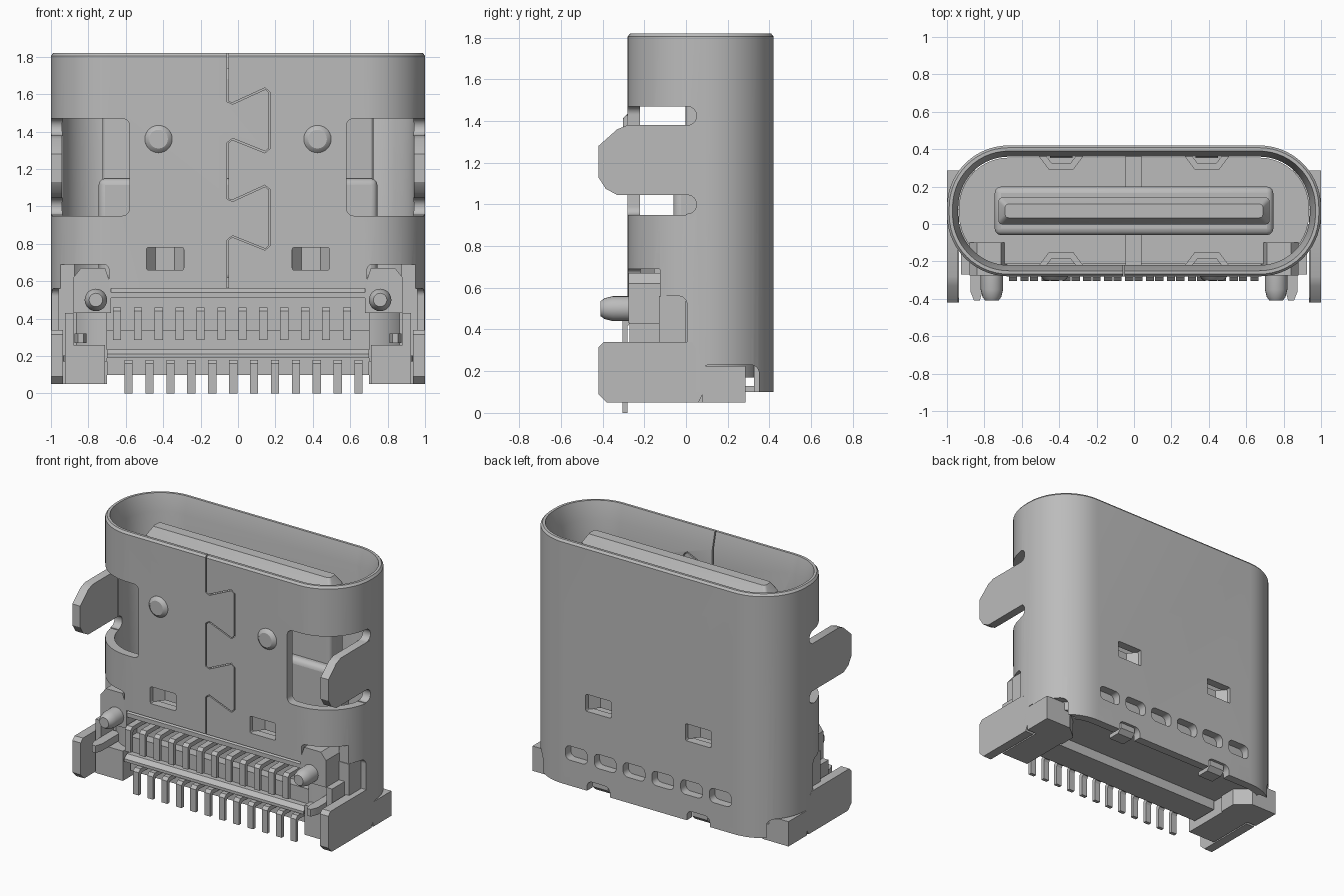
import bpy, bmesh, math
from mathutils import Vector

if "Cube" in bpy.data.objects:
    bpy.data.objects.remove(bpy.data.objects["Cube"], do_unlink=True)

metal = bpy.data.materials.new("plain grey")
metal.use_nodes = True
GREY = (0.5, 0.5, 0.5, 1)
metal.diffuse_color = GREY
metal.node_tree.nodes["Principled BSDF"].inputs["Base Color"].default_value = GREY


def finish(name, bm):
    bmesh.ops.recalc_face_normals(bm, faces=bm.faces)
    me = bpy.data.meshes.new(name)
    bm.to_mesh(me)
    bm.free()
    me.materials.append(metal)
    ob = bpy.data.objects.new(name, me)
    bpy.context.collection.objects.link(ob)
    return ob


def loft(name, rings, closed=False):
    """Skin a stack of equal-length point rings."""
    bm = bmesh.new()
    vs = [[bm.verts.new(p) for p in ring] for ring in rings]
    n = len(vs[0])
    pairs = list(zip(vs, vs[1:])) + ([(vs[-1], vs[0])] if closed else [])
    for a, b in pairs:
        for i in range(n):
            j = (i + 1) % n
            bm.faces.new((a[i], a[j], b[j], b[i]))
    if not closed:
        bm.faces.new(vs[0])
        bm.faces.new(vs[-1])
    return finish(name, bm)


def prism(name, pts, axis, lo, hi, side=1):
    """Extrude a 2D outline along an axis; side=-1 mirrors it in x."""
    def place(p, d):
        v = {"x": (d, p[0], p[1]), "y": (p[0], d, p[1]), "z": (p[0], p[1], d)}[axis]
        return (v[0] * side, v[1], v[2])
    return loft(name, [[place(p, d) for p in pts] for d in (lo, hi)])


def box(name, x, y, z, side=1):
    return prism(name, [(x[0], y[0]), (x[1], y[0]), (x[1], y[1]), (x[0], y[1])], "z", *z, side)


def rounded(cx, cy, hx, hy, r, steps=10):
    pts = []
    for k, (sx, sy) in enumerate(((1, 1), (-1, 1), (-1, -1), (1, -1))):
        for i in range(steps + 1):
            a = math.pi / 2 * (k + i / steps)
            pts.append((cx + sx * (hx - r) + r * math.cos(a), cy + sy * (hy - r) + r * math.sin(a)))
    return pts


def bevel(ob, width, segments=2):
    m = ob.modifiers.new("bevel", "BEVEL")
    m.width, m.segments, m.limit_method = width, segments, "ANGLE"
    return ob


def cut(ob, cutters):
    for c in cutters:
        c.hide_render = True
        m = ob.modifiers.new("cut", "BOOLEAN")
        m.object, m.operation, m.solver = c, "DIFFERENCE", "EXACT"
    dg = bpy.context.evaluated_depsgraph_get()
    me = bpy.data.meshes.new_from_object(ob.evaluated_get(dg))
    ob.modifiers.clear()
    ob.data = me
    for c in cutters:
        bpy.data.objects.remove(c, do_unlink=True)


CY = 0.07  # centre of the shell in depth


def outline(inset, z):
    return [(x, y, z) for x, y in rounded(0, CY, 1 - inset, 0.35 - inset, 0.33 - inset, 14)]


# Shell: thin rounded tube with a flared lip
shell = loft("shell", [outline(0, 0.1), outline(0, 1.805), outline(0.012, 1.82), outline(0.03, 1.82),
                       outline(0.06, 1.70), outline(0.06, 0.1)], closed=True)
cutters = []
for s in (-1, 1):
    # side windows with slots above and below the upper legs
    cutters.append(prism("c", rounded(0.88, 1.21, 0.30, 0.26, 0.04), "y", -0.5, 0.0, s))
    for z, h in ((1.425, 0.045), (1.0, 0.045)):
        cutters.append(prism("c", rounded(-0.16, z, 0.21, h, 0.044), "x", 0.7, 1.2, s))
    # lower corner openings
    cutters.append(prism("c", rounded(0.83, 0.34, 0.14, 0.35, 0.03), "y", -0.5, -0.125, s))
    cutters.append(prism("c", rounded(-0.325, 0.34, 0.2, 0.35, 0.03), "x", 0.8, 1.2, s))
    cutters.append(prism("c", rounded(-0.25, 0.26, 0.255, 0.3, 0.04), "x", 0.8, 1.2, s))
    cutters.append(prism("c", rounded(0.21, 0.0, 0.14, 0.23, 0.04), "x", 0.8, 1.2, s))
    # spring windows front and back, bottom notches in the back
    cutters.append(prism("c", rounded(0.39, 0.72, 0.1, 0.06, 0.01, 3), "y", -0.5, 0.6, s))
    cutters.append(prism("c", rounded(0.39, 0.08, 0.09, 0.09, 0.04, 4), "y", 0.2, 0.6, s))
cutters.append(prism("c", rounded(0, 0.2, 0.75, 0.36, 0.03), "y", -0.5, -0.1))
for i in range(6):
    cutters.append(prism("c", rounded(-0.5625 + 0.225 * i, 0.33, 0.085, 0.05, 0.035, 5), "y", 0.2, 0.6))

# Dovetail seam cut as a narrow ribbon
path = [(-0.055, 1.9)]
for z in (1.56, 1.04):
    path += [(-0.055, z), (-0.03, z - 0.01), (0.145, z + 0.07), (0.168, z + 0.05),
             (0.168, z - 0.25), (0.145, z - 0.27), (-0.03, z - 0.2), (-0.055, z - 0.22)]
path.append((-0.055, 0.5))
W = 0.004
left, right = [], []
for i, p in enumerate(path):
    a = Vector(path[max(i - 1, 0)])
    b = Vector(path[min(i + 1, len(path) - 1)])
    t = (b - a).normalized()
    off = Vector((-t.y, t.x)) * W
    left.append(tuple(Vector(p) + off))
    right.append(tuple(Vector(p) - off))
cutters.append(prism("c", left + right[::-1], "y", -0.4, -0.15))
cut(shell, cutters)

# Housing inside the shell
housing = prism("housing", rounded(0, CY, 0.935, 0.285, 0.265), "z", 0.17, 0.62)
cut(housing, [box("c", (-0.7, 0.7), (-0.5, -0.13), (0.23, 0.52)),
              box("c", (-0.7, 0.7), (-0.5, -0.12), (0, 0.2))])
prism("front_sill", [(-0.27, 0.51), (-0.27, 0.54), (-0.24, 0.565), (-0.1, 0.565), (-0.1, 0.51)], "x", -0.68, 0.68)
prism("middle_sill", [(-0.27, 0.19), (-0.27, 0.21), (-0.24, 0.235), (-0.1, 0.235), (-0.1, 0.19)], "x", -0.7, 0.7)
box("lower_body", (-0.7, 0.7), (-0.2, 0.0), (0.1, 0.2))
box("upper_recess_back", (-0.7, 0.7), (-0.2, -0.12), (0.23, 0.34))

# Tongue and its wider base
bevel(box("tongue_base", (-0.745, 0.745), (-0.06, 0.2), (0.6, 1.15)), 0.035, 3)
loft("tongue", [[(x, y, z) for x, y in rounded(0, 0.07, 0.725 - d, 0.072 - d, 0.02, 3)]
                for z, d in ((1.1, 0), (1.68, 0), (1.74, 0.035))])
for y in ((0.19, 0.37), (-0.22, -0.05)):
    box("floor_rib", (-0.045, 0.04), y, (0.6, 0.8))

for s in (-1, 1):
    # board legs
    prism("upper_leg", [(0.06, 1.045), (-0.33, 1.045), (-0.385, 1.075), (-0.42, 1.13), (-0.42, 1.28),
                        (-0.33, 1.36), (-0.28, 1.38), (0.06, 1.38)], "x", 0.94, 1.0, s)
    prism("lower_leg", [(0.06, 0.05), (-0.38, 0.05), (-0.42, 0.09), (-0.42, 0.315), (-0.395, 0.34),
                        (0.03, 0.34), (0.08, 0.26), (0.08, 0.09)], "x", 0.935, 1.0, s)
    prism("inner_prong", [(0.81, -0.15), (0.81, -0.36), (0.825, -0.41), (0.855, -0.41),
                          (0.875, -0.36), (0.875, -0.15)], "z", 0.27, 0.32, s)
    # housing corners
    prism("rear_foot", [(0.7, 0.08), (1.0, 0.08), (1.0, 0.285), (0.8, 0.285), (0.7, 0.2)],
          "z", 0.05, 0.225, s)
    box("front_foot", (0.71, 0.925), (-0.27, 0.1), (0.05, 0.26), s)
    box("foot_pillar", (0.88, 0.925), (-0.27, 0.0), (0.2, 0.43), s)
    box("side_ledge", (0.7, 0.96), (-0.13, 0.0), (0.2, 0.56), s)
    prism("peg_block", [(0.68, 0.43), (0.88, 0.43), (0.88, 0.62), (0.84, 0.67), (0.71, 0.67), (0.68, 0.58)],
          "y", -0.275, -0.1, s)
    # locating peg
    loft("locating_peg", [[(s * 0.76 + r * math.cos(a), y, 0.5 + r * math.sin(a))
                           for a in [math.tau * i / 24 for i in range(24)]]
                          for y, r in ((-0.25, 0.06), (-0.35, 0.06), (-0.39, 0.05), (-0.41, 0.036))])
    # pressed dimples on the front
    loft("front_dimple", [[(s * 0.425 + r * math.cos(a), y, 1.36 + r * math.sin(a))
                           for a in [math.tau * i / 28 for i in range(28)]]
                          for y, r in ((-0.27, 0.075), (-0.282, 0.073), (-0.298, 0.058), (-0.303, 0.05))])
    # inward spring bridges on front and back walls
    for wall, d in ((-0.25, 1), (0.39, -1)):
        plan = [(-0.14, 0), (-0.065, 0.1), (0.065, 0.1), (0.14, 0), (0.1, 0), (0.05, 0.065), (-0.05, 0.065), (-0.1, 0)]
        prism("spring_bridge", [(0.39 + x, wall + d * y) for x, y in plan], "z", 0.66, 0.78, s)
    # hooked tabs at the bottom of the back wall
    prism("bottom_hook", [(0.40, 0.19), (0.40, 0.13), (0.37, 0.1), (0.28, 0.1), (0.28, 0.13),
                          (0.35, 0.13), (0.37, 0.19)], "x", 0.33, 0.45, s)

# Two rows of bent contact pins
for row, x0, top, low, back in (("upper_pin", -0.647, 0.46, 0.285, -0.1), ("lower_pin", -0.585, 0.18, 0.0, -0.1)):
    side = [(-0.305, low), (-0.305, top - 0.02), (-0.285, top), (back, top), (back, top - 0.03),
            (-0.27, top - 0.03), (-0.28, top - 0.045), (-0.28, low)]
    for i in range(12):
        x = x0 + 0.1118 * i
        prism(row, side, "x", x - 0.022, x + 0.022)

# Smooth curved faces, keep edges sharp
bpy.ops.object.select_all(action="DESELECT")
for ob in bpy.context.collection.objects:
    if ob.type == "MESH" and ob.data.materials and ob.data.materials[0] == metal:
        ob.select_set(True)
        bpy.context.view_layer.objects.active = ob
bpy.ops.object.shade_smooth_by_angle(angle=math.radians(30))
